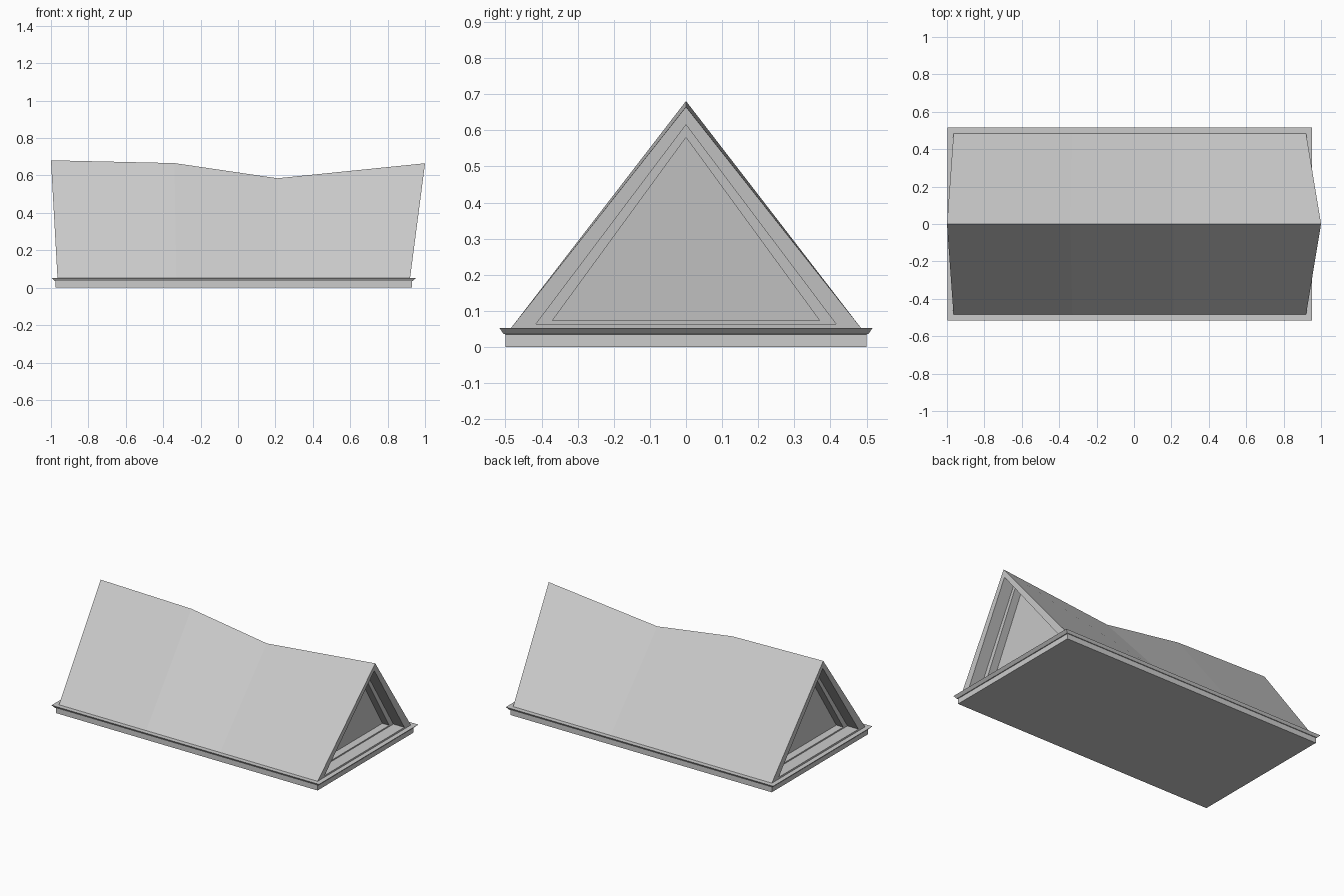
import bpy, bmesh

if "Cube" in bpy.data.objects:
    bpy.data.objects.remove(bpy.data.objects["Cube"])


def loft(name, loops):
    """Skin a list of equal-length point loops and cap both ends."""
    bm = bmesh.new()
    rings = [[bm.verts.new(p) for p in loop] for loop in loops]
    for a, b in zip(rings, rings[1:]):
        n = len(a)
        for i in range(n):
            j = (i + 1) % n
            bm.faces.new((a[i], a[j], b[j], b[i]))
    bm.faces.new(rings[0])
    bm.faces.new(rings[-1])
    bmesh.ops.recalc_face_normals(bm, faces=bm.faces)
    mesh = bpy.data.meshes.new(name)
    bm.to_mesh(mesh)
    bm.free()
    ob = bpy.data.objects.new(name, mesh)
    bpy.context.collection.objects.link(ob)
    return ob


def rect(x0, x1, y, z):
    return [(x0, -y, z), (x1, -y, z), (x1, y, z), (x0, y, z)]


# Eaves slab with a flared lip
loft("eaves_slab", [
    rect(-0.975, 0.93, 0.5, 0.0),
    rect(-0.975, 0.93, 0.5, 0.035),
    rect(-0.98, 0.935, 0.505, 0.0355),
    rect(-0.997, 0.952, 0.516, 0.052),
])

EAVE_Z, EAVE_Y = 0.052, 0.485


def section(x_eave, x_ridge, z_ridge):
    return [(x_eave, -EAVE_Y, EAVE_Z), (x_eave, EAVE_Y, EAVE_Z),
            (x_ridge, 0, z_ridge)]


def gable(x_eave, x_ridge, z_ridge, inward):
    """Stepped triangular recess, following the lean of the gable."""
    lean = (x_ridge - x_eave) / (z_ridge - EAVE_Z)

    def tri(y, z, drop, depth):
        pts = [(-y, z), (y, z), (0, z_ridge - drop)]
        return [(x_eave + lean * (h - EAVE_Z) + inward * depth, w, h)
                for w, h in pts]

    return [tri(0.415, 0.064, 0.05, 0), tri(0.415, 0.064, 0.05, 0.08),
            tri(0.37, 0.073, 0.085, 0.08), tri(0.37, 0.073, 0.085, 0.13)]


# Sagging roof: eave x, ridge x, ridge height
stations = [(-0.965, -1.0, 0.681), (-0.33, -0.34, 0.666),
            (0.21, 0.21, 0.585), (0.92, 1.0, 0.665)]
loft("sagging_roof",
     gable(*stations[0], 1)[::-1]
     + [section(*s) for s in stations]
     + gable(*stations[-1], -1))
